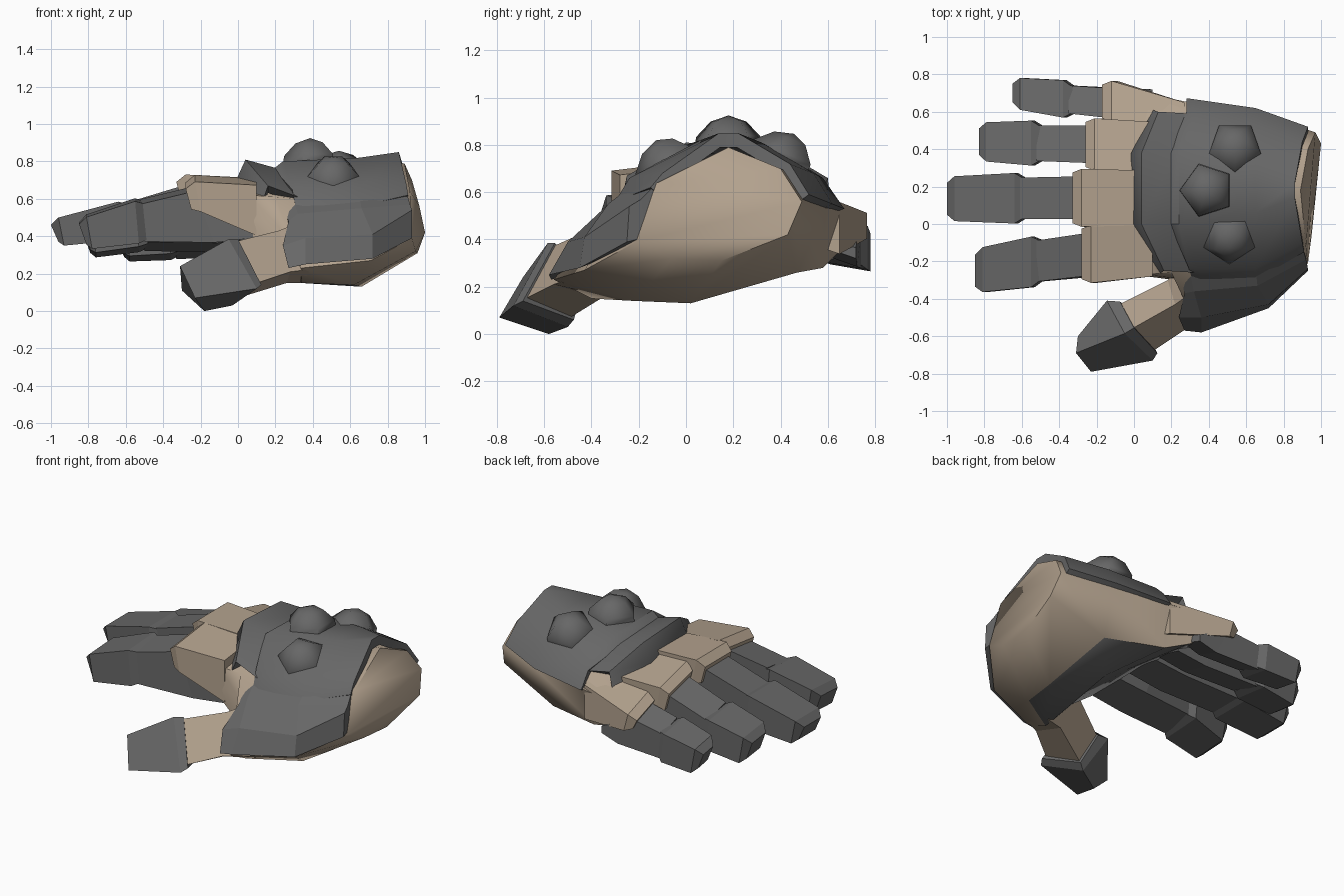
import bpy, bmesh, math
from mathutils import Vector, Matrix

if "Cube" in bpy.data.objects:
    bpy.data.objects.remove(bpy.data.objects["Cube"])


def material(name, rgb):
    m = bpy.data.materials.new(name)
    m.diffuse_color = (*rgb, 1)
    m.use_nodes = True
    m.node_tree.nodes["Principled BSDF"].inputs["Base Color"].default_value = m.diffuse_color
    return m


DARK = material("dark grey", (0.135, 0.135, 0.135))
TAN = material("tan leather", (0.45, 0.36, 0.27))


def finish(name, bm, mat, smooth=None):
    bmesh.ops.recalc_face_normals(bm, faces=bm.faces)
    me = bpy.data.meshes.new(name)
    bm.to_mesh(me)
    bm.free()
    me.materials.append(mat)
    ob = bpy.data.objects.new(name, me)
    bpy.context.collection.objects.link(ob)
    if smooth:
        bpy.context.view_layer.objects.active = ob
        ob.select_set(True)
        bpy.ops.object.shade_smooth_by_angle(angle=math.radians(smooth))
        ob.select_set(False)
    return ob


def loft(name, rings, mat, smooth=None):
    """Closed skin through rings with the same even number of points."""
    bm = bmesh.new()
    vs = [[bm.verts.new(p) for p in r] for r in rings]
    n = len(vs[0])
    for a, b in zip(vs, vs[1:]):
        for i in range(n):
            j = (i + 1) % n
            bm.faces.new((a[i], a[j], b[j], b[i]))
    for r in (vs[0], vs[-1]):
        for i in range(n // 2 - 1):
            bm.faces.new((r[i], r[i + 1], r[n - 2 - i], r[n - 1 - i]))
    return finish(name, bm, mat, smooth)


def shell(name, rows, mat, k=0.88, centre=(0.18, 0.35)):
    """Armour plate: rows of outer points, thickened toward an inner axis."""
    cy, cz = centre
    rings = [r + [(x, cy + (y - cy) * k, cz + (z - cz) * k)
                  for x, y, z in reversed(r)] for r in rows]
    return loft(name, rings, mat, 38)


# palm and wrist, skinned from the wrist to the finger roots
palm = loft("palm", [
    [(.95, -.06, .32), (.93, -.21, .39), (.92, -.12, .64), (.89, .18, .79),
     (.93, .40, .70), (.97, .49, .56), (1.0, .43, .42), (.96, .15, .31)],
    [(.62, -.22, .14), (.71, -.43, .27), (.66, -.22, .62), (.65, .18, .78),
     (.65, .49, .66), (.66, .59, .53), (.62, .47, .26), (.66, .02, .13)],
    [(.34, -.40, .15), (.34, -.56, .23), (.32, -.25, .60), (.30, .18, .72),
     (.30, .54, .64), (.30, .65, .53), (.25, .58, .28), (.32, .12, .27)],
    [(.22, -.30, .30), (.22, -.29, .45), (.20, -.26, .61), (.15, .16, .70),
     (.15, .52, .62), (.15, .68, .53), (.12, .63, .33), (.18, .14, .35)],
    [(.08, -.27, .40), (.07, -.28, .50), (.06, -.27, .62), (.00, .15, .68),
     (.00, .50, .60), (.00, .70, .52), (-.02, .69, .39), (.05, .15, .43)],
], TAN, 60)
palm.data.materials.append(DARK)
for f in palm.data.polygons:  # dark hollow of the hand
    if f.normal.z < -.4 and f.center.x < .5 and f.center.y > -.25:
        f.material_index = 1


def finger(name, yr, yt, hw, xs, top, bot, tilt, root, depth=.16):
    """Tan knuckle, dark middle segment and dark fingertip.
    xs: knuckle, joint, tip; top: z at knuckle, joint, tip; bot: joint, tip;
    root: x, y, low z, high z and half width where it enters the palm."""
    (xk, xj, xt), (zk, zj, zt), (bj, bt) = xs, top, bot

    def box(x, w, z0, z1, lean=0, t=tilt, yc=None):
        if yc is None:
            yc = yr + (yt - yr) * max(0, (x - xk) / (xt - xk))
        return [(x + lean, yc - w, z0 - t * w), (x + lean, yc + w, z0 + t * w),
                (x, yc + w, z1 + t * w), (x, yc - w, z1 - t * w)]

    rx, ry, r0, r1, rw = root
    loft(name + "_knuckle", [
        box(rx, rw, r0, r1, yc=ry),
        box(xk + .05, hw + .03, zk - depth, zk, .03),
        box(xk, hw + .01, zk - depth + .01, zk - .04, .03)], TAN)
    loft(name + "_middle", [
        box(.10, hw - .015, zk - depth * 1.9, zk - depth * 1.5),
        box(xk + .05, hw - .01, (zk - depth * 2 + bj) / 2, zk - .055, .1),
        box(xj + .03, hw - .015, bj + .015, zj - .005, .02)], DARK)
    loft(name + "_tip", [
        box(xj + .05, hw - .02, bj + .02, zj - .01, .02, tilt / 2),
        box(xj, hw + .01, bj, zj + .005, .02, tilt / 2),
        box(xt + .04, hw - .005, bt, zt + .02, .03, tilt / 2),
        box(xt, hw - .04, bt + .02, zt - .02, .04, tilt / 2)], DARK)


finger("index", -.16, -.25, .125, (-.28, -.55, -.85), (.71, .59, .49), (.37, .34), .12,
       (.10, -.14, .42, .69, .14))
finger("middle", .14, .135, .125, (-.33, -.64, -1.0), (.73, .58, .48), (.38, .35), 0,
       (.12, .14, .44, .71, .145))
finger("ring", .425, .44, .11, (-.26, -.55, -.83), (.67, .52, .45), (.33, .30), -.25,
       (.2, .41, .42, .65, .13))
finger("little", .645, .70, .09, (-.17, -.38, -.65), (.555, .47, .42), (.29, .28), -.35,
       (.27, .56, .37, .59, .09), .11)

# thumb: tan base and dark cap, rings ordered top, inner, bottom, outer
loft("thumb_base", [
    [(.29, -.38, .46), (.23, -.24, .44), (.50, -.30, .15), (.36, -.53, .22)],
    [(.22, -.43, .43), (.18, -.30, .38), (.26, -.36, .15), (.28, -.56, .21)],
    [(-.02, -.565, .37), (-.08, -.43, .25), (.0, -.49, .07), (.10, -.68, .15)]], TAN)
loft("thumb_cap", [
    [(0, -.555, .385), (-.075, -.415, .25), (.01, -.475, .06), (.125, -.69, .14)],
    [(-.05, -.585, .385), (-.145, -.41, .25), (-.03, -.50, .03), (.10, -.73, .12)],
    [(-.31, -.69, .24), (-.30, -.60, .11), (-.18, -.58, .0), (-.23, -.79, .07)]], DARK)

# plate over the ball of the thumb
loft("thumb_plate", [
    [(.25, -.29, .54), (.27, -.37, .48), (.24, -.50, .35), (.27, -.57, .23), (.30, -.48, .26), (.33, -.25, .4)],
    [(.30, -.26, .58), (.32, -.36, .52), (.36, -.50, .39), (.36, -.58, .25), (.36, -.48, .27), (.4, -.2, .4)],
    [(.65, -.24, .62), (.66, -.33, .55), (.72, -.43, .41), (.72, -.45, .28), (.71, -.35, .32), (.65, -.2, .4)],
    [(.90, -.12, .64), (.92, -.19, .57), (.93, -.24, .54), (.93, -.25, .39), (.92, -.17, .41), (.9, -.1, .5)],
], DARK)

# main plate on the back of the hand
shell("back_plate", [
    [(.31, -.29, .55), (.29, -.23, .65), (.19, .0, .76), (.19, .38, .74), (.28, .60, .63), (.28, .67, .53)],
    [(.35, -.30, .55), (.35, -.24, .65), (.24, .0, .80), (.24, .37, .79), (.32, .58, .66), (.30, .67, .53)],
    [(.65, -.30, .56), (.65, -.24, .66), (.65, .06, .82), (.65, .32, .81), (.65, .54, .68), (.65, .62, .55)],
    [(.91, -.15, .62), (.90, -.10, .68), (.86, .14, .85), (.86, .22, .85), (.90, .44, .72), (.93, .52, .59)],
], DARK)

# raised band across the knuckles
shell("knuckle_band", [
    [(.13, -.27, .58), (-.015, .0, .69), (-.015, .38, .68), (.10, .61, .56)],
    [(.16, -.25, .67), (.04, .0, .81), (.04, .38, .79), (.13, .60, .66)],
    [(.32, -.26, .61), (.22, .0, .76), (.22, .38, .74), (.30, .59, .62)],
], DARK)


def stud(name, pos, normal, turn):
    """Five-sided dome sitting on the back plate."""
    bm = bmesh.new()
    rings = []
    for r, h in ((.15, -.05), (.145, .0), (.08, .065)):
        rings.append([bm.verts.new((r * math.cos(a), r * math.sin(a), h)) for a in
                      (math.radians(turn + 72 * i) for i in range(5))])
    apex = bm.verts.new((0, 0, .09))
    for i in range(5):
        j = (i + 1) % 5
        for a, b in zip(rings, rings[1:]):
            bm.faces.new((a[i], a[j], b[j], b[i]))
        bm.faces.new((rings[-1][i], rings[-1][j], apex))
    bm.faces.new(rings[0])
    rot = Vector((0, 0, 1)).rotation_difference(Vector(normal)).to_matrix().to_4x4()
    bmesh.ops.transform(bm, matrix=Matrix.Translation(pos) @ rot, verts=bm.verts)
    finish(name, bm, DARK, 60)


stud("stud_middle", (.39, .18, .835), (-.05, 0, 1), 180)
stud("stud_front", (.51, -.085, .74), (0, -.5, 1), -90)
stud("stud_back", (.54, .42, .765), (0, .45, 1), -90)
